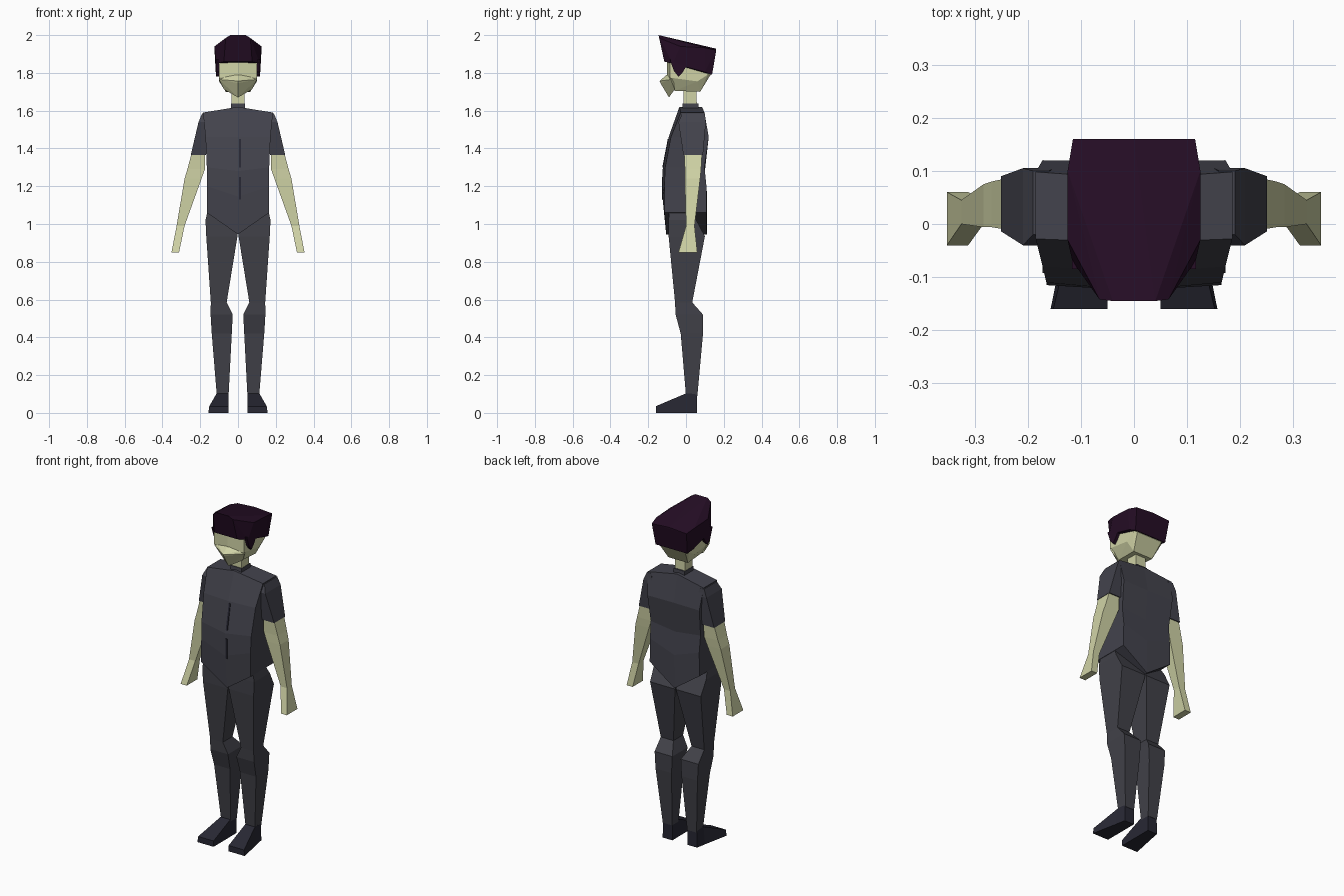
import bpy, bmesh


def material(name, rgb):
    m = bpy.data.materials.new(name)
    m.diffuse_color = (*rgb, 1)
    return m


SKIN = material("pale_skin", (0.63, 0.65, 0.38))
CLOTH = material("charcoal_cloth", (0.056, 0.056, 0.073))
TROUSER = material("dark_grey_trouser", (0.053, 0.053, 0.066))
SHOE = material("navy_shoe", (0.021, 0.021, 0.034))
HAIR = material("plum_hair", (0.018, 0.004, 0.018))


def finish(name, bm, mat, mirror=False):
    bmesh.ops.recalc_face_normals(bm, faces=bm.faces)
    me = bpy.data.meshes.new(name)
    bm.to_mesh(me)
    bm.free()
    me.materials.append(mat)
    ob = bpy.data.objects.new(name, me)
    bpy.context.collection.objects.link(ob)
    if mirror:
        ob.modifiers.new("mirror", 'MIRROR').use_mirror_merge = False
    return ob


def loft(name, rings, mat, mirror=False):
    """Skin a stack of equal-length point rings and cap both ends."""
    bm = bmesh.new()
    vs = [[bm.verts.new(p) for p in r] for r in rings]
    n = len(vs[0])
    for a, b in zip(vs, vs[1:]):
        for i in range(n):
            j = (i + 1) % n
            bm.faces.new((a[i], a[j], b[j], b[i]))
    for r in (vs[0], vs[-1]):
        if n == 6:      # fold six-sided caps along the centre line
            bm.faces.new(r[:4])
            bm.faces.new((r[0], r[3], r[4], r[5]))
        else:
            bm.faces.new(r)
    return finish(name, bm, mat, mirror)


def box_ring(z, x0, x1, y0, y1):
    return [(x0, y0, z), (x1, y0, z), (x1, y1, z), (x0, y1, z)]


def hull(name, half, mat):
    """Convex shape from points on the right, repeated on the left."""
    bm = bmesh.new()
    for p in {(s * x, y, z) for x, y, z in half for s in (1, -1)}:
        bm.verts.new(p)
    res = bmesh.ops.convex_hull(bm, input=bm.verts)
    bmesh.ops.delete(bm, geom=list({e for e in res["geom_interior"]}), context='VERTS')
    bmesh.ops.dissolve_limit(bm, angle_limit=0.02, verts=bm.verts, edges=bm.edges)
    return finish(name, bm, mat)


# Shirt body: side z, centre z, half width, front side, front centre, back side, back centre
def torso_ring(zs, zc, w, fs, fc, bs, bc):
    return [(0, fc, zc), (w, fs, zs), (w, bs, zs), (0, bc, zc), (-w, bs, zs), (-w, fs, zs)]


loft("shirt_body", [torso_ring(*r) for r in (
    (1.06, 0.945, 0.165, -0.115, -0.105, 0.108, 0.11),
    (1.20, 1.145, 0.163, -0.115, -0.125, 0.108, 0.112),
    (1.30, 1.28, 0.165, -0.11, -0.125, 0.098, 0.10),
    (1.46, 1.46, 0.172, -0.08, -0.092, 0.12, 0.117),
    (1.59, 1.62, 0.185, -0.028, -0.035, 0.098, 0.085))], CLOTH)

# Collar, neck and narrow front slits
loft("collar", [box_ring(1.59, -0.038, 0.038, -0.022, 0.068),
                box_ring(1.637, -0.036, 0.036, -0.018, 0.065)], CLOTH)
loft("neck", [box_ring(1.60, -0.034, 0.034, -0.014, 0.058),
              box_ring(1.73, -0.034, 0.034, -0.014, 0.055)], SKIN)
for k, (za, zb, ya, yb) in enumerate(((1.30, 1.45, -0.1225, -0.0935),
                                      (1.13, 1.25, -0.1235, -0.1245))):
    loft(f"shirt_slit_{k}", [box_ring(za, 0.006, 0.016, ya - 0.003, ya + 0.005),
                             box_ring(zb, 0.006, 0.016, yb - 0.003, yb + 0.005)], SHOE)

# Arms
loft("sleeves", [box_ring(*r) for r in (
    (1.585, 0.16, 0.19, -0.02, 0.10),
    (1.54, 0.15, 0.209, -0.04, 0.105),
    (1.365, 0.17, 0.25, -0.014, 0.09))], CLOTH, True)
loft("forearms_and_hands", [box_ring(*r) for r in (
    (1.38, 0.175, 0.244, -0.01, 0.085),
    (1.29, 0.175, 0.268, -0.006, 0.08),
    (1.24, 0.193, 0.283, -0.006, 0.075),
    (0.99, 0.283, 0.325, 0.0, 0.045),
    (0.85, 0.312, 0.352, -0.04, 0.06))], SKIN, True)

# Trouser legs with a sloped seat and a sharp knee step
loft("trouser_legs", [box_ring(*r) for r in (
    (1.065, 0.004, 0.162, -0.09, 0.03),
    (1.02, 0.003, 0.172, -0.092, 0.055),
    (0.935, 0.003, 0.168, -0.092, 0.10),
    (0.585, 0.06, 0.144, -0.058, 0.033),
    (0.52, 0.028, 0.145, -0.055, 0.09),
    (0.42, 0.033, 0.139, -0.028, 0.09),
    (0.09, 0.05, 0.112, 0.0, 0.06))], TROUSER, True)

# Wedge shoes, flaring toward the toe
loft("shoes", [[(0.05, y, 0), (x, y, 0), (xt, y, h), (0.05, y, h)] for y, x, xt, h in (
    (-0.16, 0.157, 0.152, 0.035),
    (-0.003, 0.125, 0.114, 0.102),
    (0.058, 0.114, 0.112, 0.102))], SHOE, True)

# Head with a jutting lower face
hull("head", [(0.1, -0.085, 1.88), (0.1, 0.12, 1.86), (0, -0.1, 1.88),
              (0.1, -0.085, 1.775), (0, -0.1, 1.775), (0.1, 0.115, 1.79),
              (0.085, 0.13, 1.79), (0.065, 0.075, 1.70), (0.1, 0.06, 1.755),
              (0.06, -0.06, 1.705)], SKIN)
hull("muzzle", [(0.098, -0.07, 1.785), (0, -0.102, 1.79), (0.1, -0.08, 1.765),
                (0, -0.14, 1.757), (0, -0.135, 1.745), (0, -0.09, 1.67),
                (0.075, -0.06, 1.713)], SKIN)

# Hair: slanted crown plus pointed sideburns
hull("hair_crown", [(0.04, -0.145, 2.0), (0.065, -0.142, 1.985), (0.125, -0.03, 1.94),
                    (0.125, 0.1, 1.933), (0.115, 0.16, 1.92), (0, 0.16, 1.928),
                    (0.075, -0.115, 1.86), (0.116, -0.07, 1.85),
                    (0.118, 0.1, 1.805), (0.105, 0.138, 1.79)], HAIR)
burn = [(-0.085, 1.87), (-0.064, 1.81), (-0.04, 1.78), (-0.02, 1.80), (0.012, 1.85)]
loft("sideburns", [[(x, y, z) for y, z in burn] for x in (0.095, 0.117)], HAIR, True)
